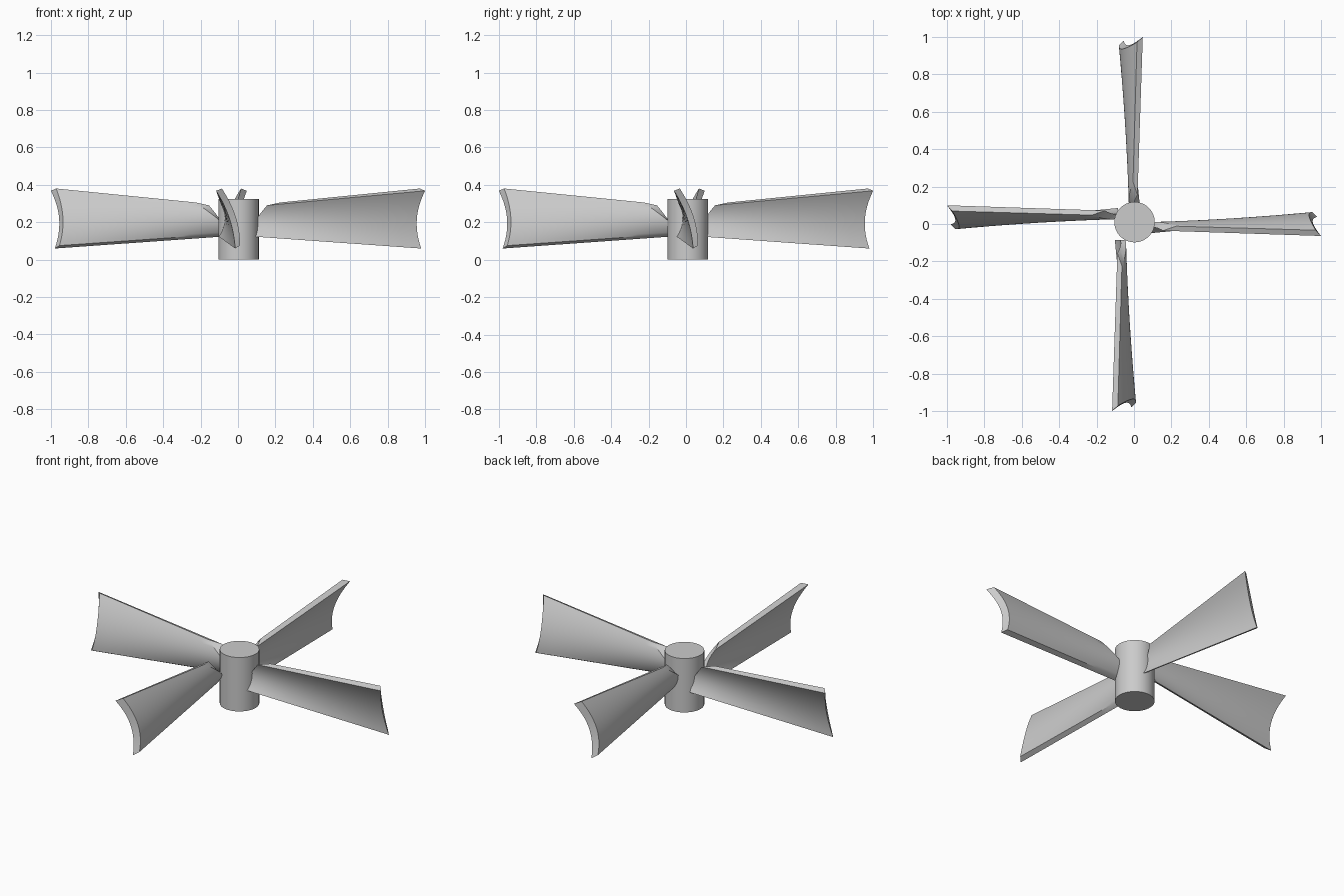
import bpy, bmesh, math
from mathutils import Matrix

if "Cube" in bpy.data.objects:
    bpy.data.objects.remove(bpy.data.objects["Cube"])

NV, NR = 14, 10  # steps across and along a blade


def quad(a, b, c, v):
    # parabola through a (v=0), b (v=0.5), c (v=1)
    return a * (1 - v) * (1 - 2 * v) + b * 4 * v * (1 - v) + c * v * (2 * v - 1)


# each side: root section (offset, height), tip section, tip reach, root corner cut
CONCAVE = dict(root=[(.066, .122), (.036, .205), (.052, .285)],
               tip=[(-.022, .058), (.008, .215), (.082, .368)],
               reach=(.98, .956, 1.0), cut=.07)
CONVEX = dict(root=[(.042, .135), (.008, .21), (.026, .293)],
              tip=[(-.050, .072), (-.027, .225), (.052, .383)],
              reach=(.955, .936, .972), cut=.14)


def point(side, u, v):
    start = .085 + side["cut"] * max(0, (v - .4) / .6) ** 1.3
    r = start + (quad(*side["reach"], v) - start) * u
    k = (r - .1) / .9
    t, z = [quad(*[p[i] for p in side["root"]], v) * (1 - k)
            + quad(*[p[i] for p in side["tip"]], v) * k for i in (0, 1)]
    return (r, -t, z)


def add_blade(name, turn, offset):
    bm = bmesh.new()
    # each ring runs up the concave face and down the convex face
    rings = []
    for i in range(NR + 1):
        u = i / NR
        pts = [point(CONCAVE, u, j / NV) for j in range(NV + 1)]
        pts += [point(CONVEX, u, j / NV) for j in reversed(range(NV + 1))]
        rings.append([bm.verts.new(p) for p in pts])
    n = len(rings[0])
    for a, b in zip(rings, rings[1:]):
        for j in range(n):
            m = (j + 1) % n
            bm.faces.new((a[j], a[m], b[m], b[j]))
    for ring in (rings[0], rings[-1]):  # end caps
        for j in range(NV):
            bm.faces.new((ring[j], ring[j + 1], ring[n - 2 - j], ring[n - 1 - j]))
    bmesh.ops.recalc_face_normals(bm, faces=bm.faces)
    bm.transform(Matrix.Translation((*offset, 0)) @ Matrix.Rotation(turn, 4, 'Z'))
    mesh = bpy.data.meshes.new(name)
    bm.to_mesh(mesh)
    bm.free()
    ob = bpy.data.objects.new(name, mesh)
    bpy.context.collection.objects.link(ob)
    return ob


def smooth(ob):
    bpy.ops.object.select_all(action='DESELECT')
    ob.select_set(True)
    bpy.context.view_layer.objects.active = ob
    bpy.ops.object.shade_smooth_by_angle(angle=math.radians(35))


# hub
bpy.ops.mesh.primitive_cylinder_add(vertices=64, radius=.108, depth=.325,
                                    location=(.003, .01, .1625))
hub = bpy.context.object
hub.name = "hub"
smooth(hub)

# four blades, opposite pairs share a small sideways offset
for k in range(4):
    offset = (0, .018) if k % 2 == 0 else (-.035, 0)
    smooth(add_blade(f"blade_{k + 1}", k * math.pi / 2, offset))
